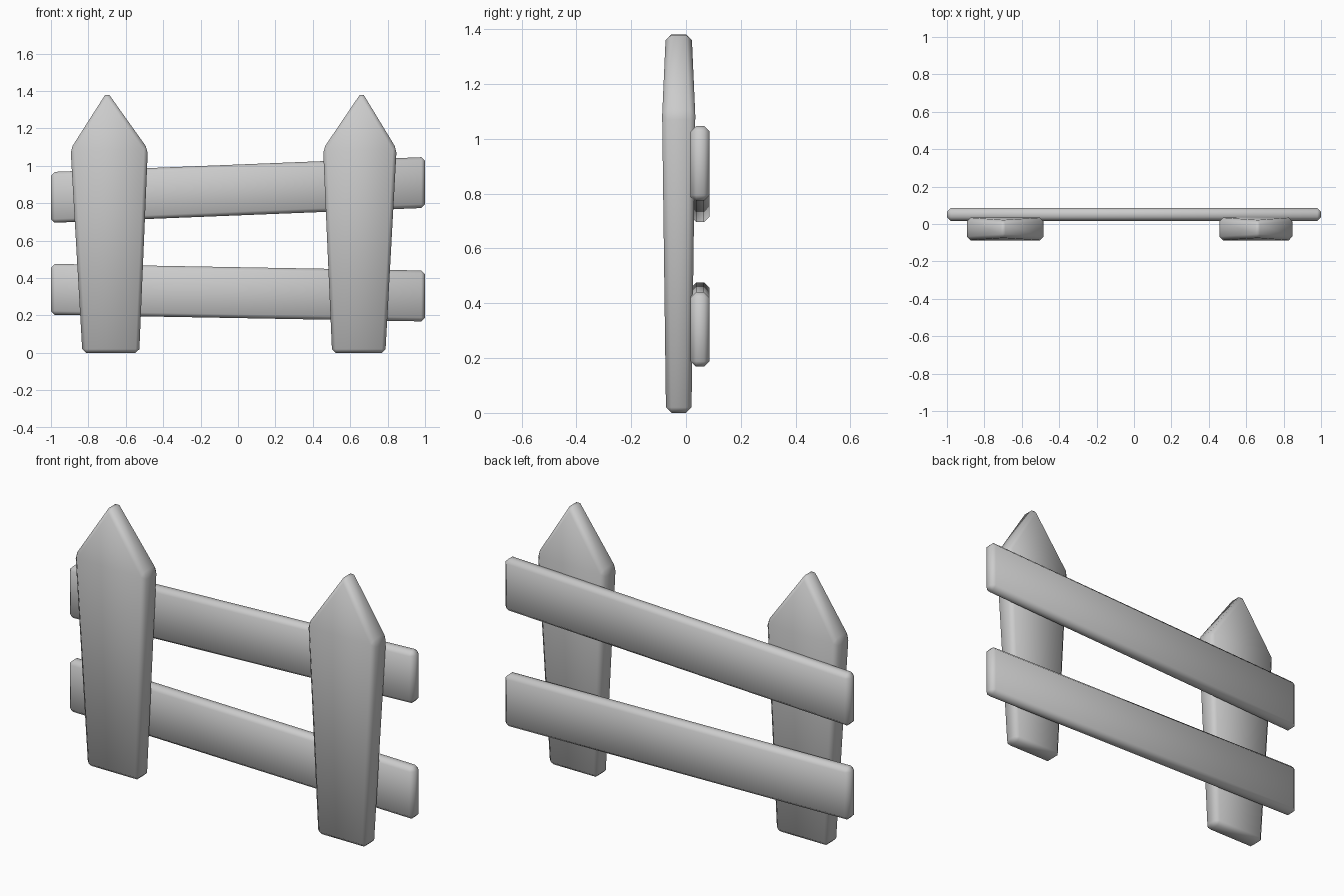
import bpy, bmesh

if "Cube" in bpy.data.objects:
    bpy.data.objects.remove(bpy.data.objects["Cube"])


def prism(name, outline, bevel):
    """Solid from an outline of (x, z, y_front, y_back), with softened edges."""
    bm = bmesh.new()
    front = [bm.verts.new((x, yf, z)) for x, z, yf, yb in outline]
    back = [bm.verts.new((x, yb, z)) for x, z, yf, yb in outline]
    n = len(outline)
    for ring in (front, back):
        bm.faces.new(ring[:4])
        if n == 5:  # pointed top sits above the shoulder line
            bm.faces.new((ring[3], ring[4], ring[0]))
    for i in range(n):
        j = (i + 1) % n
        bm.faces.new((front[i], front[j], back[j], back[i]))
    bmesh.ops.recalc_face_normals(bm, faces=bm.faces)
    edges = [e for e in bm.edges if e.calc_face_angle(0) > 0.5]
    bmesh.ops.bevel(bm, geom=edges, offset=bevel, segments=1,
                    affect='EDGES', clamp_overlap=True)
    for f in bm.faces:
        f.smooth = True
    mesh = bpy.data.meshes.new(name)
    bm.to_mesh(mesh)
    bm.free()
    obj = bpy.data.objects.new(name, mesh)
    bpy.context.collection.objects.link(obj)
    return obj


def picket(name, bottom, shoulder, shoulder_z, tip_x):
    thin, thick = (-0.073, 0.02), (-0.087, 0.034)
    prism(name, [
        (shoulder[0], shoulder_z, *thick),
        (bottom[0], 0, *thin),
        (bottom[1], 0, *thin),
        (shoulder[1], shoulder_z, *thick),
        (tip_x, 1.396, *thin),
    ], 0.02)


def rail(name, left_z, right_z, height=0.272):
    y = (0.017, 0.086)
    prism(name, [
        (-1, left_z, *y), (1, right_z, *y),
        (1, right_z + height, *y), (-1, left_z + height, *y),
    ], 0.02)


# Upright pickets
picket("left_picket", (-0.832, -0.528), (-0.895, -0.482), 1.09, -0.70)
picket("right_picket", (0.503, 0.788), (0.455, 0.848), 1.09, 0.662)

# Cross rails at the back
rail("upper_rail", 0.695, 0.775)
rail("lower_rail", 0.204, 0.168)
